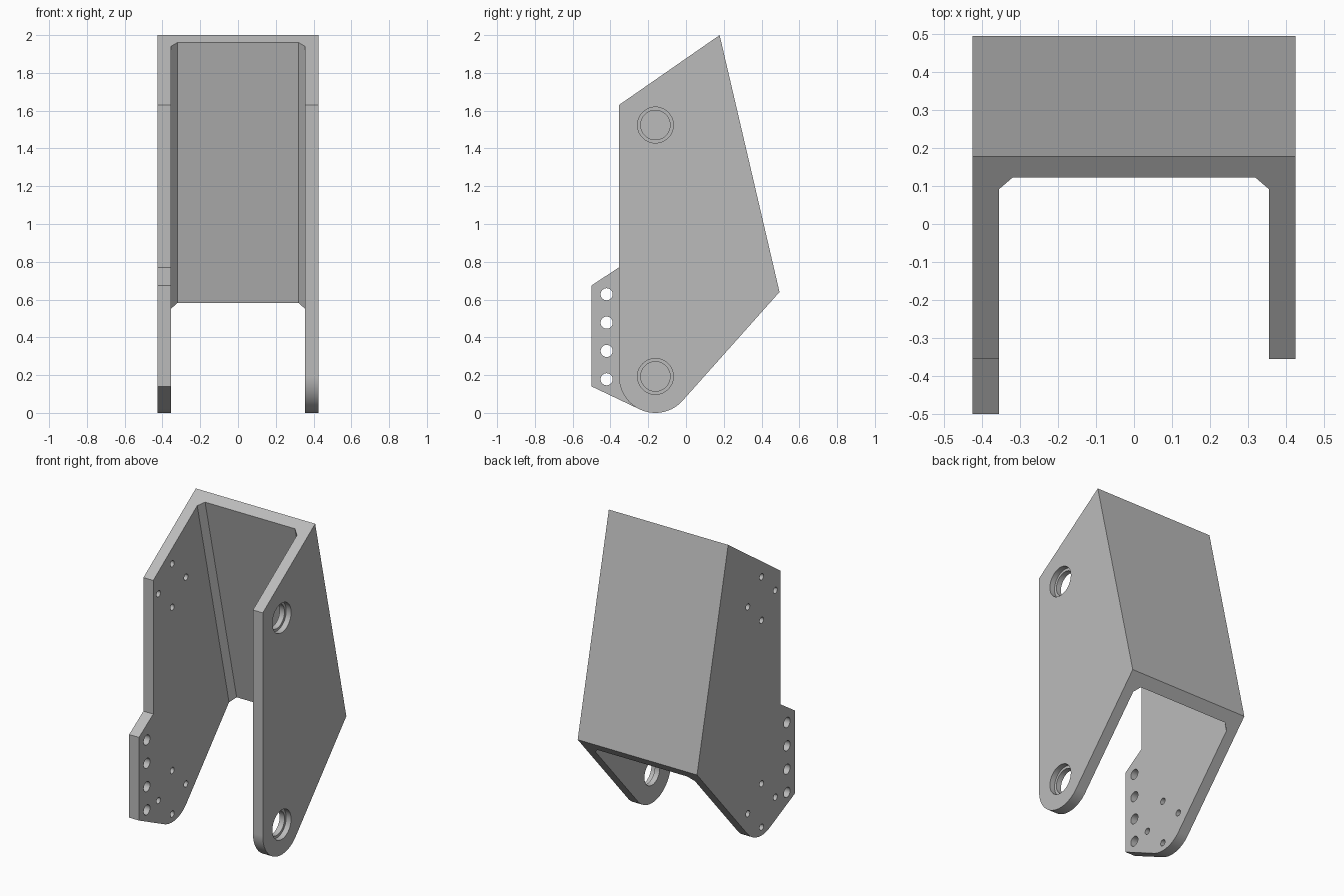
import bpy, bmesh
from math import cos, sin, acos, atan2, hypot, radians, pi

if "Cube" in bpy.data.objects:
    bpy.data.objects.remove(bpy.data.objects["Cube"])

HALF_W, INNER = 0.425, 0.355          # outer and inner half widths
PY, LOW_Z, HIGH_Z = -0.162, 0.193, 1.524   # pivot centres
R = 0.193                             # rounded foot radius
FRONT = PY - R

grey = bpy.data.materials.new("plain_grey")
grey.diffuse_color = (0.5, 0.5, 0.5, 1)
grey.use_nodes = True
grey.node_tree.nodes["Principled BSDF"].inputs["Base Color"].default_value = (0.5, 0.5, 0.5, 1)


def arc(a, b, r=R, y=PY, z=LOW_Z, n=24):
    return [(y + r * cos(a + (b - a) * i / n), z + r * sin(a + (b - a) * i / n))
            for i in range(n + 1)]


def tangent_angle(p, side):
    """Angle on the foot circle where a line from p touches it."""
    dy, dz = p[0] - PY, p[1] - LOW_Z
    return (atan2(dz, dy) + side * acos(R / hypot(dy, dz))) % (2 * pi)


def loft(bm, bottom, top):
    a = [bm.verts.new(p) for p in bottom]
    b = [bm.verts.new(p) for p in top]
    bm.faces.new(a)
    bm.faces.new(b[::-1])
    for i in range(len(a)):
        j = (i + 1) % len(a)
        bm.faces.new((a[i], b[i], b[j], a[j]))


def prism(bm, outline, x0, x1):
    loft(bm, [(x0, y, z) for y, z in outline], [(x1, y, z) for y, z in outline])


def drill(bm, y, z, r, x0, x1):
    prism(bm, arc(0, 2 * pi, r, y, z, 48)[:-1], x0, x1)


def finish(bm, name):
    bmesh.ops.recalc_face_normals(bm, faces=bm.faces[:])
    mesh = bpy.data.meshes.new(name)
    bm.to_mesh(mesh)
    bm.free()
    mesh.materials.append(grey)
    obj = bpy.data.objects.new(name, mesh)
    bpy.context.collection.objects.link(obj)
    return obj


# Solid side outline, including the front flange
back, tip = (0.495, 0.64), (0.178, 2.0)
flange_low = (-0.5, 0.14)
a_flange = tangent_angle(flange_low, 1)
a_back = tangent_angle(back, -1)
outline = [tip, (FRONT, 1.63), (FRONT, 0.77), (-0.5, 0.675), flange_low]
outline += arc(a_flange, a_back) + [back]
bm = bmesh.new()
prism(bm, outline, -HALF_W, HALF_W)
bracket = finish(bm, "bracket_body")

# Channel between the side plates, parallel to the sloping back, chamfered corners
lean = (tip[0] - back[0]) / (tip[1] - back[1])
c = 0.035


def channel_section(z):
    y = 0.122 + (z - 1.962) * lean
    half = [(INNER, -2), (INNER, y - c), (INNER - c, y)]
    return [(x, v, z) for x, v in half] + [(-x, v, z) for x, v in half[::-1]]


bm = bmesh.new()
loft(bm, channel_section(-0.5), channel_section(2.5))
channel = finish(bm, "channel_cutter")

# Removes the flange from the left side plate
bm = bmesh.new()
trim = [(-1, 1.2), (FRONT, 1.2)] + arc(pi, a_flange)
trim += [(PY + 4 * R * cos(a_flange), LOW_Z + 4 * R * sin(a_flange)), (-1, -1)]
prism(bm, trim, 0.1, 1)
flange_trim = finish(bm, "flange_trim_cutter")

# Through holes: pivots, bolt circles and the flange row
bm = bmesh.new()
for z in (LOW_Z, HIGH_Z):
    drill(bm, PY, z, 0.078, 0.2, 0.6)
    for i in range(4):
        a = i * pi / 2
        drill(bm, PY + 0.14 * cos(a), z + 0.14 * sin(a), 0.02, -0.6, -0.2)
for i in range(4):
    drill(bm, -0.42, 0.178 + 0.15 * i, 0.032, -0.6, -0.2)
holes = finish(bm, "hole_cutter")

# Shallow counterbores on the outside of the pivots
bm = bmesh.new()
for z in (LOW_Z, HIGH_Z):
    drill(bm, PY, z, 0.095, 0.39, 0.6)
counterbores = finish(bm, "counterbore_cutter")

bpy.ops.object.select_all(action="DESELECT")
bracket.select_set(True)
bpy.context.view_layer.objects.active = bracket
for cutter in (channel, flange_trim, holes, counterbores):
    mod = bracket.modifiers.new(cutter.name, "BOOLEAN")
    mod.operation, mod.solver, mod.object = "DIFFERENCE", "EXACT", cutter
    bpy.ops.object.modifier_apply(modifier=mod.name)
    bpy.data.objects.remove(cutter)

# Smooth round walls, crisp edges, flat plates
bpy.ops.object.shade_smooth_by_angle(angle=radians(25))
weighted = bracket.modifiers.new("flat_plates", "WEIGHTED_NORMAL")
weighted.keep_sharp = True
